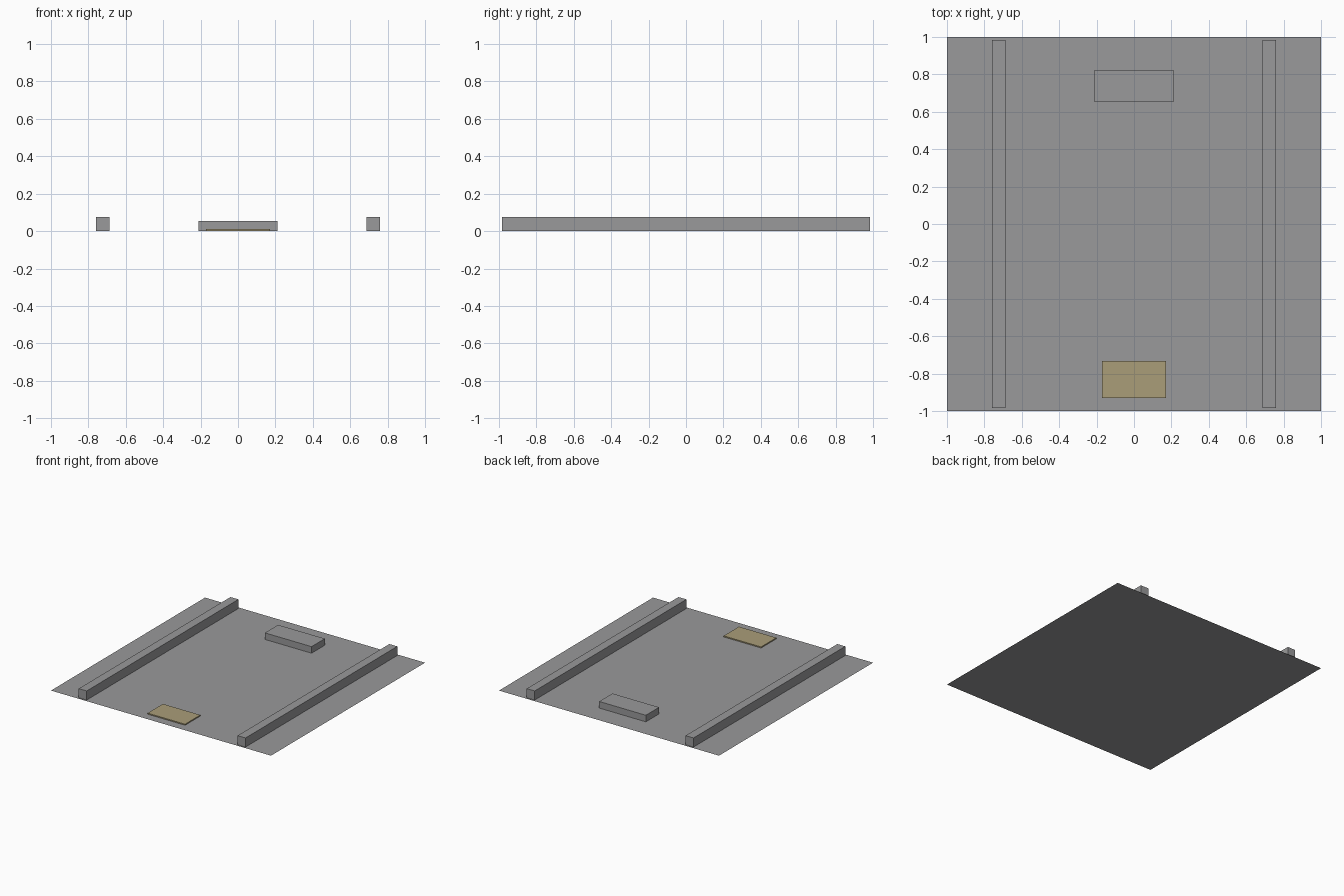
import bpy
import bmesh
from mathutils import Matrix, Vector

cube = bpy.data.objects.get("Cube")
if cube:
    bpy.data.objects.remove(cube, do_unlink=True)


def material(name, rgb):
    mat = bpy.data.materials.new(name)
    mat.use_nodes = True
    mat.diffuse_color = (*rgb, 1)
    mat.node_tree.nodes["Principled BSDF"].inputs["Base Color"].default_value = (*rgb, 1)
    return mat


grey = material("grey", (0.32, 0.32, 0.325))
tan = material("tan", (0.40, 0.34, 0.19))


def add_object(name, bm, mat):
    mesh = bpy.data.meshes.new(name)
    bm.to_mesh(mesh)
    bm.free()
    mesh.materials.append(mat)
    obj = bpy.data.objects.new(name, mesh)
    bpy.context.collection.objects.link(obj)
    return obj


def box(name, low, high, mat):
    low, high = Vector(low), Vector(high)
    bm = bmesh.new()
    bmesh.ops.create_cube(bm, size=1, matrix=Matrix.LocRotScale(
        (low + high) / 2, None, high - low))
    return add_object(name, bm, mat)


# Thin square floor sheet
bm = bmesh.new()
bmesh.ops.create_grid(bm, x_segments=1, y_segments=1, size=1)
add_object("floor_sheet", bm, grey)

# Long rails, one on each side
for side, x in (("left", 0.722), ("right", -0.722)):
    box(side + "_rail", (x - 0.036, -0.985, 0), (x + 0.036, 0.985, 0.075), grey)

# Raised block near the back and thin plate near the front
box("back_block", (-0.212, 0.652, 0), (0.212, 0.824, 0.054), grey)
box("front_plate", (-0.17, -0.93, 0.001), (0.17, -0.732, 0.01), tan)
